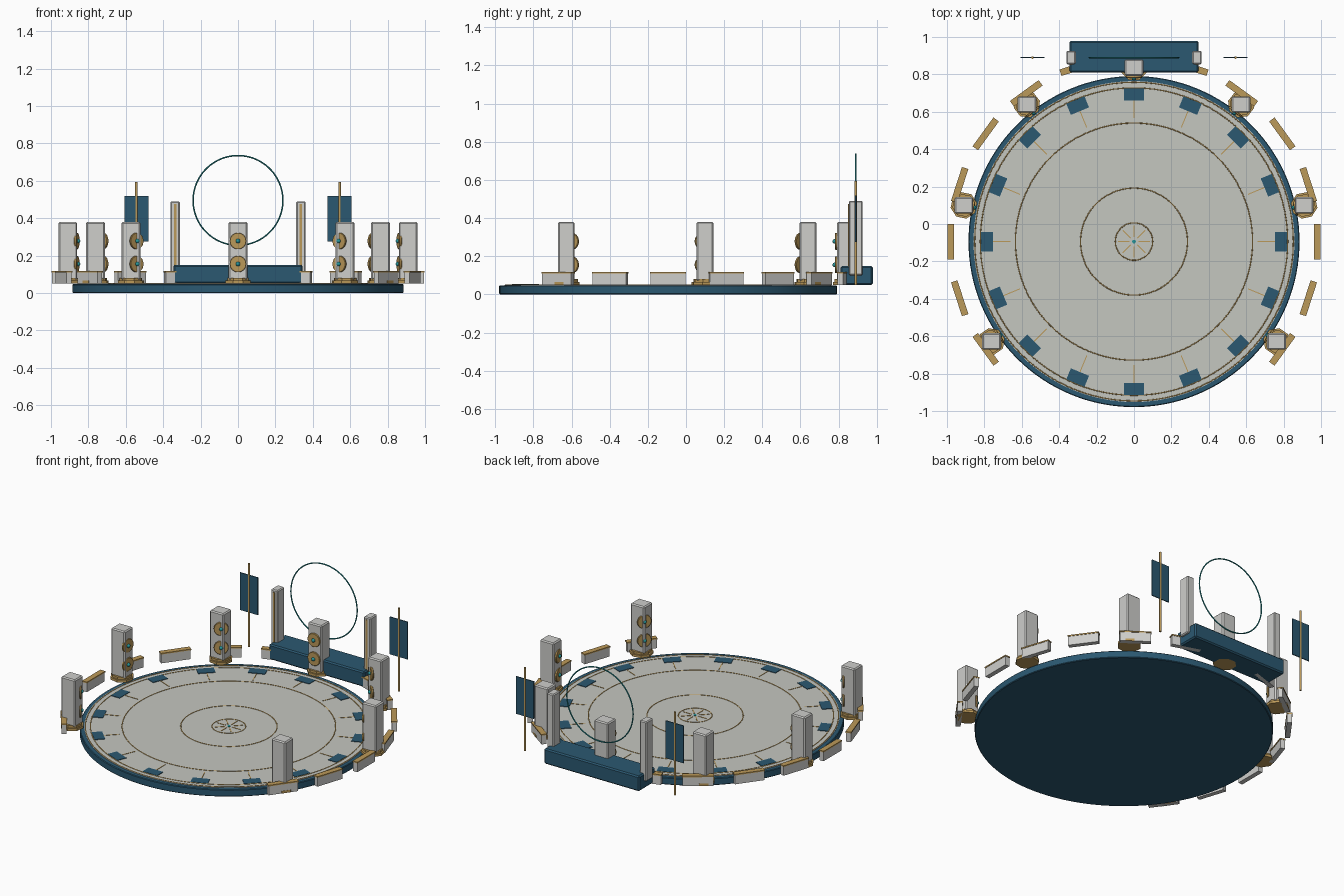
import bpy
from math import radians, cos, sin, pi

if "Cube" in bpy.data.objects:
    bpy.data.objects.remove(bpy.data.objects["Cube"])

CY = -0.094          # centre of the round floor on y
BACK = 0.89          # y of the rear posts, hoop and banners


def material(name, rgb):
    m = bpy.data.materials.new(name)
    m.diffuse_color = (*rgb, 1)
    m.use_nodes = True
    m.node_tree.nodes["Principled BSDF"].inputs["Base Color"].default_value = m.diffuse_color
    return m


BLUE = material("deep blue", (0.024, 0.098, 0.165))
STONE = material("floor stone", (0.56, 0.57, 0.53))
PALE = material("pale stone", (0.62, 0.62, 0.60))
BRASS = material("brass", (0.50, 0.32, 0.10))
TEAL = material("teal", (0.02, 0.30, 0.32))


def finish(name, mat, bevel=0, smooth=False):
    o = bpy.context.object
    o.name = name
    o.data.materials.append(mat)
    if smooth:
        bpy.ops.object.shade_smooth_by_angle(angle=radians(35))
    if bevel:
        b = o.modifiers.new("bevel", 'BEVEL')
        b.width = bevel
        b.segments = 1
    return o


def box(name, mat, loc, size, turn=0, bevel=0):
    bpy.ops.mesh.primitive_cube_add(size=1, location=loc, rotation=(0, 0, turn))
    bpy.context.object.scale = size
    bpy.ops.object.transform_apply(location=False, rotation=False, scale=True)
    return finish(name, mat, bevel)


def drum(name, mat, loc, r, depth, sides=32, rot=(0, 0, 0), bevel=0):
    bpy.ops.mesh.primitive_cylinder_add(vertices=sides, radius=r, depth=depth,
                                        location=loc, rotation=rot)
    return finish(name, mat, bevel, sides > 12)


def hoop(name, mat, loc, r, thick, rot=(0, 0, 0)):
    bpy.ops.mesh.primitive_torus_add(major_radius=r, minor_radius=thick,
                                     major_segments=96, minor_segments=8,
                                     location=loc, rotation=rot)
    return finish(name, mat, 0, True)


def polar(r, a, z):
    return (r * cos(a), CY + r * sin(a), z)


# Round floor: blue base, stone top, inlaid brass rings
drum("floor_base", BLUE, (0, CY, 0.0235), 0.885, 0.047, 128, bevel=0.004)
drum("floor_top", STONE, (0, CY, 0.035), 0.858, 0.03, 128)
for r in (0.852, 0.822, 0.634, 0.286, 0.1):
    hoop("floor_ring", BRASS, (0, CY, 0.0495), r, 0.0032)

# Centre star
for i in range(8):
    a = i * pi / 4
    box("star_ray", BRASS, polar(0.055, a, 0.05), (0.06, 0.006, 0.004), a)
drum("star_hub", TEAL, (0, CY, 0.05), 0.01, 0.005, 16)

# Blue tiles with short radial inlays
for i in range(16):
    a = i * pi / 8
    box("floor_tile", BLUE, polar(0.787, a, 0.0505), (0.064, 0.105, 0.006), a)
    box("radial_inlay", BRASS, polar(0.71, a, 0.05), (0.10, 0.005, 0.004), a)

# Low wall segments around the sides and back
for i in range(-2, 13):
    if i == 5:
        continue
    a = radians(18 * i)
    box("wall_segment", PALE, polar(0.98, a, 0.08), (0.03, 0.185, 0.06), a)
    box("wall_cap", BRASS, polar(0.98, a, 0.113), (0.036, 0.19, 0.008), a)

# Pillars on octagonal brass feet, medallions turned to the centre
for deg in (90, 52, 128, 12, 168, -35, 215):
    a = radians(deg)
    drum("pillar_foot", BRASS, polar(0.93, a, 0.058), 0.072, 0.016, 8,
         (0, 0, a + pi / 8))
    drum("pillar_collar", BRASS, polar(0.93, a, 0.072), 0.062, 0.016, 8,
         (0, 0, a + pi / 8))
    box("pillar", PALE, polar(0.93, a, 0.225), (0.1, 0.088, 0.31), bevel=0.007)
    for z in (0.155, 0.278):
        drum("medallion", BRASS, polar(0.881, a, z), 0.044, 0.012, 32,
             (0, pi / 2, a), bevel=0.002)
        bpy.ops.mesh.primitive_uv_sphere_add(segments=12, ring_count=8,
                                             radius=0.012,
                                             location=polar(0.874, a, z))
        finish("medallion_gem", TEAL, 0, True)

# Rear platform with hoop
box("rear_platform", BLUE, (0, 0.895, 0.1), (0.69, 0.168, 0.1), bevel=0.008)
hoop("rear_hoop", TEAL, (0, BACK, 0.495), 0.24, 0.004, (pi / 2, 0, 0))

# Posts and banners, mirrored left and right
for s in (-1, 1):
    box("rear_post", PALE, (s * 0.336, BACK, 0.295), (0.05, 0.072, 0.39),
        bevel=0.006)
    box("post_strip", BRASS, (s * 0.336, BACK - 0.037, 0.305),
        (0.012, 0.006, 0.34))
    drum("banner_pole", BRASS, (s * 0.543, BACK, 0.322), 0.007, 0.544, 16)
    box("banner", BLUE, (s * 0.543, BACK, 0.397), (0.13, 0.006, 0.245))
